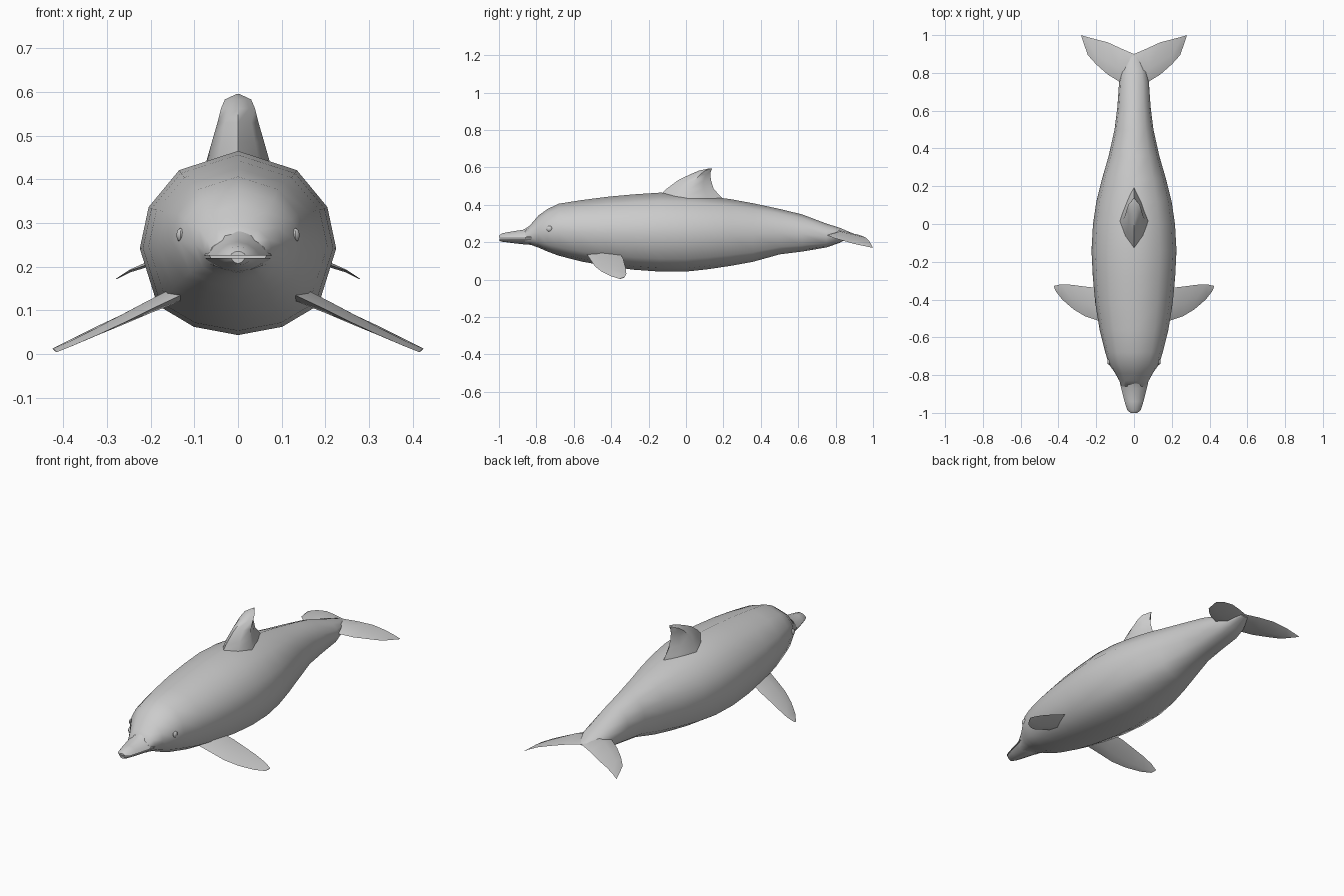
import bpy, bmesh, math
from mathutils import Vector

skin = bpy.data.materials.new("grey_skin")
skin.diffuse_color = (0.6, 0.6, 0.6, 1)


def finish(name, bm, angle=40):
    bmesh.ops.remove_doubles(bm, verts=bm.verts, dist=0.0005)
    bmesh.ops.recalc_face_normals(bm, faces=bm.faces)
    me = bpy.data.meshes.new(name)
    bm.to_mesh(me)
    bm.free()
    me.materials.append(skin)
    ob = bpy.data.objects.new(name, me)
    bpy.context.collection.objects.link(ob)
    bpy.ops.object.select_all(action='DESELECT')
    ob.select_set(True)
    bpy.context.view_layer.objects.active = ob
    bpy.ops.object.shade_smooth_by_angle(angle=math.radians(angle))
    return ob


def loft(name, rings, angle=40):
    """Skin a list of equal-length closed rings and cap both ends."""
    bm = bmesh.new()
    vs = [[bm.verts.new(p) for p in r] for r in rings]
    n = len(rings[0])
    for a, b in zip(vs, vs[1:]):
        for i in range(n):
            j = (i + 1) % n
            bm.faces.new((a[i], a[j], b[j], b[i]))
    bm.faces.new(vs[0])
    bm.faces.new(vs[-1])
    return finish(name, bm, angle)


def blade(le, te, t):
    """Four-sided fin section from leading edge, trailing edge, half thickness."""
    le, te = Vector(le), Vector(te)
    mid = le.lerp(te, 0.4)
    up = Vector((0.35, 0, 0.94)) * t
    if le.x < 0:
        up.x = -up.x
    return [le, mid + up, te, mid - up]


# Body: twelve-sided section swept along y (y, top, bottom, half width)
half = [(0, 1), (.6, .79), (.91, .39), (1, -.06), (.82, -.675), (.45, -.91), (0, -1)]
section = half + [(-x, z) for x, z in half[-2:0:-1]]
stations = [
    (-.86, .268, .190, .066), (-.83, .295, .186, .078), (-.79, .342, .172, .100),
    (-.74, .378, .150, .134), (-.68, .406, .128, .152), (-.56, .425, .097, .182),
    (-.42, .443, .072, .205), (-.28, .456, .053, .218), (-.14, .465, .043, .225),
    (.00, .460, .043, .217), (.12, .446, .056, .199), (.24, .430, .074, .169),
    (.36, .408, .096, .134), (.50, .378, .135, .103), (.62, .349, .150, .088),
    (.75, .300, .172, .079), (.82, .278, .196, .064), (.89, .248, .236, .025)]
loft("body", [[(x * w, y, (t + b) / 2 + z * (t - b) / 2) for x, z in section]
              for y, t, b, w in stations], 50)


# Beak: upper and lower jaws with a narrow mouth gap (y, outer z, half width)
def jaw(name, lip, rows):
    arc = [(1, 0), (.8, .45), (.42, .85), (0, 1), (-.42, .85), (-.8, .45), (-1, 0)]
    loft(name, [[(x * w, y, lip + z * (h - lip)) for x, z in arc] for y, h, w in rows])


jaw("upper_jaw", .225, [(-1, .235, .018), (-.985, .247, .036), (-.94, .256, .050),
                        (-.87, .267, .068), (-.83, .290, .077), (-.80, .31, .075)])
jaw("lower_jaw", .220, [(-.998, .207, .016), (-.983, .203, .034), (-.94, .197, .048),
                        (-.87, .189, .066), (-.83, .186, .075), (-.80, .19, .072)])

# Dorsal fin: swept-back section narrowing upward (z, front, back, half width)
fin = []
for z, f, b, w in [(.40, -.22, .23, .084), (.45, -.14, .18, .070), (.485, -.105, .148, .060),
                   (.53, -.045, .134, .047), (.562, .02, .130, .039), (.583, .07, .134, .030),
                   (.595, .125, .141, .004)]:
    c = b - f
    fin.append([(0, f, z), (w * .65, f + c * .25, z), (w, f + c * .5, z), (w * .5, f + c * .78, z),
                (0, b, z), (-w * .5, f + c * .78, z), (-w, f + c * .5, z), (-w * .65, f + c * .25, z)])
loft("dorsal_fin", fin, 60)

for side, s in (("right", 1), ("left", -1)):
    # Pectoral flipper: leading edge, trailing edge, half thickness
    rows = [((.13, -.53, .135), (.13, -.36, .150), .018),
            ((.20, -.508, .102), (.21, -.337, .115), .014),
            ((.26, -.488, .072), (.27, -.330, .088), .011),
            ((.32, -.452, .044), (.33, -.322, .060), .008),
            ((.38, -.400, .018), (.385, -.319, .032), .006),
            ((.415, -.355, .004), (.425, -.328, .012), .002)]
    loft(side + "_flipper", [blade((s * a[0], *a[1:]), (s * b[0], *b[1:]), t)
                             for a, b, t in rows], 50)

    # Tail fluke from the stock to the swept tip
    rows = [((.0, .74, .240), (.0, .90, .245), .028),
            ((.08, .755, .238), (.07, .93, .238), .020),
            ((.14, .792, .222), (.14, .962, .225), .012),
            ((.20, .845, .207), (.21, .980, .205), .006),
            ((.245, .895, .192), (.255, .992, .185), .003),
            ((.276, .985, .173), (.280, 1.0, .171), .001)]
    loft(side + "_fluke", [blade((s * a[0], *a[1:]), (s * b[0], *b[1:]), t)
                           for a, b, t in rows], 50)

    # Eye: small flattened bump on the side of the head
    bm = bmesh.new()
    bmesh.ops.create_uvsphere(bm, u_segments=10, v_segments=6, radius=.016)
    for v in bm.verts:
        v.co = Vector((v.co.x * .6 + s * .132, v.co.y - .73, v.co.z + .272))
    finish(side + "_eye", bm)
